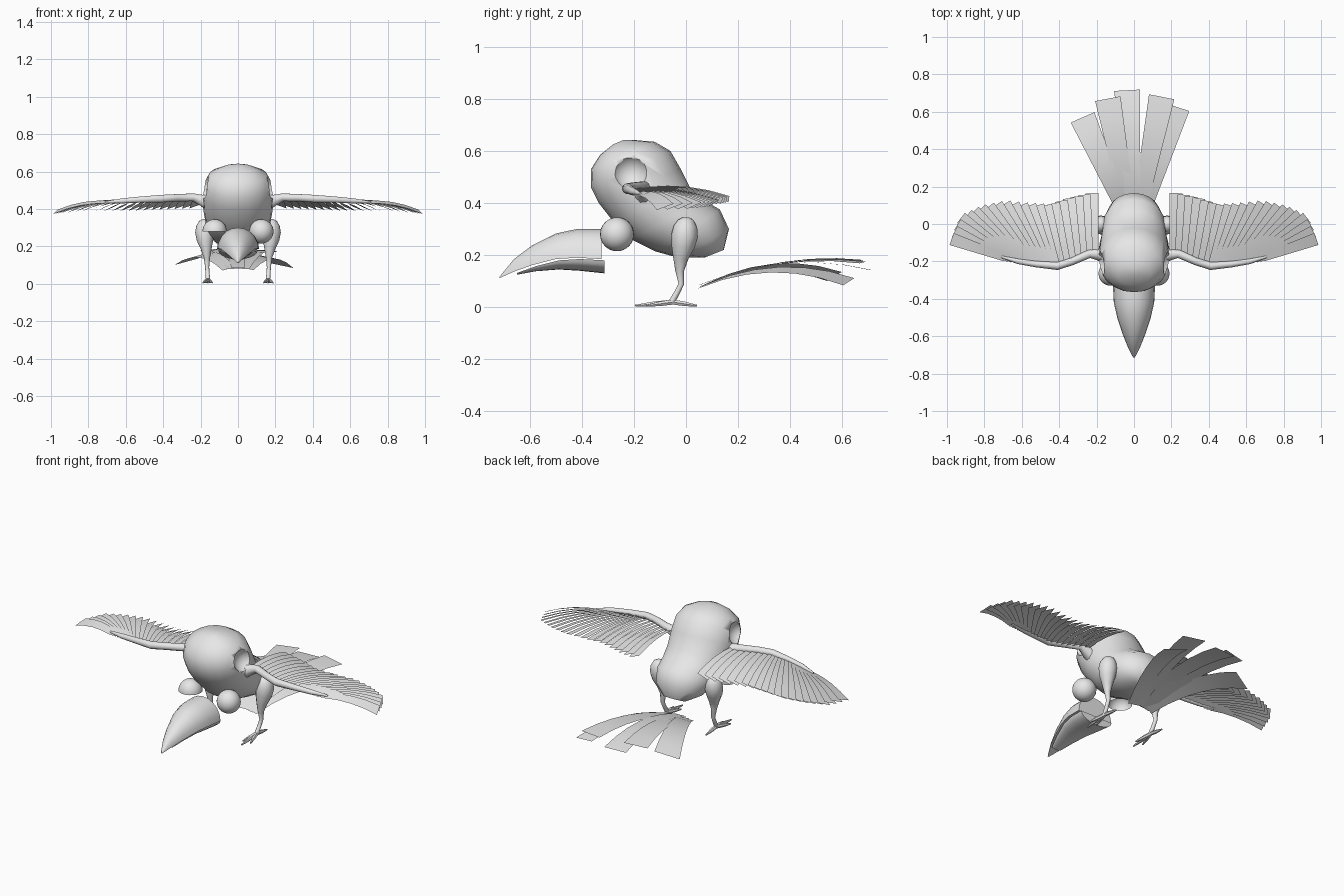
import bpy, bmesh, math
from mathutils import Vector

cube = bpy.data.objects.get("Cube")
if cube:
    bpy.data.objects.remove(cube, do_unlink=True)

grey = bpy.data.materials.new("light grey")
grey.use_nodes = True
grey.diffuse_color = (0.8, 0.8, 0.8, 1)
grey.node_tree.nodes["Principled BSDF"].inputs["Base Color"].default_value = (0.8, 0.8, 0.8, 1)


def finish(name, bm, angle=50, solid=True):
    if solid:
        bmesh.ops.recalc_face_normals(bm, faces=bm.faces[:])
    mesh = bpy.data.meshes.new(name)
    bm.to_mesh(mesh)
    bm.free()
    mesh.materials.append(grey)
    ob = bpy.data.objects.new(name, mesh)
    bpy.context.collection.objects.link(ob)
    bpy.ops.object.select_all(action='DESELECT')
    ob.select_set(True)
    bpy.context.view_layer.objects.active = ob
    bpy.ops.object.shade_smooth_by_angle(angle=math.radians(angle))
    return ob


def loft(bm, rings):
    """Skin closed rings of points and cap both ends."""
    loops = [[bm.verts.new(p) for p in ring] for ring in rings]
    n = len(loops[0])
    for a, b in zip(loops, loops[1:]):
        for i in range(n):
            bm.faces.new((a[i], a[(i + 1) % n], b[(i + 1) % n], b[i]))
    bm.faces.new(loops[0][::-1])
    bm.faces.new(loops[-1])


def tube(bm, path, sides=8):
    """Round limb through (point, radius) pairs."""
    pts = [Vector(p) for p, r in path]
    rings = []
    for i, (p, r) in enumerate(path):
        t = (pts[min(i + 1, len(pts) - 1)] - pts[max(i - 1, 0)]).normalized()
        ref = Vector((0, 0, 1)) if abs(t.z) < 0.8 else Vector((0, 1, 0))
        u = t.cross(ref).normalized()
        v = t.cross(u)
        rings.append([pts[i] + r * (math.cos(a) * u + math.sin(a) * v)
                      for a in (math.tau * k / sides for k in range(sides))])
    loft(bm, rings)


def along(points, t):
    """Point at fraction t of a polyline."""
    f = t * (len(points) - 1)
    i = min(int(f), len(points) - 2)
    return Vector(points[i]).lerp(Vector(points[i + 1]), f - i)


def feather(bm, root, tip, w0, w1, arch, tilt, steps=4):
    """Thin curved blade; tilt lowers its +x edge."""
    d = (tip - root).normalized()
    side = Vector((d.y, -d.x, 0)).normalized()
    side.z = -tilt
    prev = None
    for k in range(steps + 1):
        t = k / steps
        c = root.lerp(tip, t) + Vector((0, 0, arch * 4 * t * (1 - t)))
        w = (w0 + (w1 - w0) * t) / 2
        row = [bm.verts.new(c - side * w), bm.verts.new(c + side * w)]
        if prev:
            bm.faces.new((prev[0], prev[1], row[1], row[0]))
        prev = row


def ball(name, loc, r, half=False):
    bm = bmesh.new()
    bmesh.ops.create_uvsphere(bm, u_segments=24, v_segments=16, radius=r)
    if half:
        low = [v for v in bm.verts if v.co.z < -0.001]
        bmesh.ops.delete(bm, geom=low, context='VERTS')
    bmesh.ops.translate(bm, verts=bm.verts[:], vec=loc)
    return finish(name, bm, solid=not half)


# Body: back and front outline pairs (y, z) with half width
body_rings = [
    ((-0.24, 0.642), (-0.28, 0.625), 0.025), ((-0.20, 0.642), (-0.33, 0.585), 0.09),
    ((-0.12, 0.635), (-0.365, 0.53), 0.155), ((-0.06, 0.60), (-0.365, 0.46), 0.185),
    ((-0.02, 0.53), (-0.335, 0.40), 0.19), ((0.02, 0.45), (-0.28, 0.33), 0.185),
    ((0.07, 0.41), (-0.21, 0.26), 0.175), ((0.13, 0.375), (-0.12, 0.215), 0.165),
    ((0.165, 0.30), (-0.03, 0.19), 0.135), ((0.145, 0.22), (0.07, 0.19), 0.07)]
bm = bmesh.new()
rings = []
for b, f, w in body_rings:
    b, f = Vector((0, *b)), Vector((0, *f))
    rings.append([(b + f) / 2 + (b - f) / 2 * math.cos(a) + Vector((w * math.sin(a), 0, 0))
                  for a in (math.tau * k / 20 for k in range(20))])
loft(bm, rings)
body = finish("body", bm)

# Eye sockets cut into the head
for s in (-1, 1):
    cutter = ball("socket_cutter", (s * 0.205, -0.215, 0.52), 0.07)
    cutter.hide_render = True
    cut = body.modifiers.new("eye_socket", 'BOOLEAN')
    cut.operation, cut.object, cut.solver = 'DIFFERENCE', cutter, 'EXACT'
    bpy.context.view_layer.objects.active = body
    bpy.ops.object.modifier_apply(modifier=cut.name)
    bpy.data.objects.remove(cutter, do_unlink=True)

# Loose eyes: a full one and an open half
ball("left_eye", (0.125, -0.265, 0.28), 0.065)
ball("right_eye_lid", (-0.125, -0.265, 0.28), 0.065, half=True)

# Bill: y, half width, top, seam, bottom
bill = [(-0.325, 0.113, 0.30, 0.185, 0.13), (-0.42, 0.108, 0.30, 0.19, 0.14),
        (-0.5, 0.09, 0.283, 0.185, 0.145), (-0.59, 0.06, 0.238, 0.162, 0.138),
        (-0.66, 0.032, 0.185, 0.137, 0.125), (-0.715, 0.004, 0.118, 0.112, 0.109)]
upper, lower = bmesh.new(), bmesh.new()
arc = [math.pi * k / 10 for k in range(11)]
loft(upper, [[(w * math.cos(a), y, seam + (top - seam) * math.sin(a)) for a in arc]
             for y, w, top, seam, low in bill])
loft(lower, [[(0.93 * w * math.cos(a), y + 0.012, seam - 0.005 - (seam - 0.005 - low) * math.sin(a))
              for a in arc] for y, w, top, seam, low in bill[:-1]])
finish("upper_bill", upper, 40)
finish("lower_bill", lower, 40)

# Legs and wings, built for one side and mirrored
arm = [((0.15, -0.16, 0.43), 0.045), ((0.19, -0.165, 0.445), 0.032), ((0.24, -0.16, 0.462), 0.022),
       ((0.33, -0.20, 0.46), 0.02), ((0.41, -0.225, 0.455), 0.021), ((0.52, -0.215, 0.45), 0.017),
       ((0.62, -0.20, 0.443), 0.014), ((0.71, -0.175, 0.435), 0.006)]
roots = [(0.21, -0.15, 0.455), (0.41, -0.215, 0.45), (0.55, -0.21, 0.445), (0.69, -0.18, 0.435)]
tips = [(0.225, 0.165, 0.415), (0.34, 0.14, 0.41), (0.46, 0.10, 0.405), (0.58, 0.10, 0.40),
        (0.71, 0.11, 0.40), (0.83, 0.08, 0.395), (0.93, 0.03, 0.39), (0.975, -0.08, 0.385)]
thigh = [((0.178, 0.00, 0.345), 0.012), ((0.178, 0.00, 0.335), 0.03), ((0.178, -0.002, 0.31), 0.045),
         ((0.178, -0.005, 0.275), 0.051), ((0.176, -0.012, 0.235), 0.045),
         ((0.170, -0.02, 0.19), 0.03), ((0.166, -0.024, 0.14), 0.017), ((0.165, -0.018, 0.09), 0.011),
         ((0.163, -0.035, 0.055), 0.011), ((0.16, -0.055, 0.02), 0.012)]
toes = [(0.16, -0.195), (0.137, -0.15), (0.187, -0.15), (0.16, 0.042)]
for s, label in ((1, "left"), (-1, "right")):
    leg, limb, vane = bmesh.new(), bmesh.new(), bmesh.new()
    tube(leg, thigh, 12)
    for x, y in toes:
        tube(leg, [((0.16, -0.05, 0.02), 0.011), ((0.08 + x / 2, -0.027 + y / 2, 0.013), 0.01),
                   ((x, y, 0.006), 0.004)], 6)
    tube(limb, arm, 10)
    count = 21
    for k in range(count):
        t = k / (count - 1)
        feather(vane, along(roots, t), along(tips, t), 0.04, 0.068, 0.018, 0.35)
    for part, bm, solid in (("leg", leg, True), ("wing_arm", limb, True), ("wing_feathers", vane, False)):
        for v in bm.verts:
            v.co.x *= s
        if s < 0:
            bmesh.ops.reverse_faces(bm, faces=bm.faces[:])
        finish(label + "_" + part, bm, solid=solid)

# Tail fan: root, tip, arch, tilt
fan = [((-0.05, 0.06, 0.08), (-0.275, 0.57, 0.118), 0.055, -0.25),
       ((-0.025, 0.055, 0.08), (-0.14, 0.67, 0.178), 0.042, -0.05),
       ((0.0, 0.05, 0.085), (-0.037, 0.715, 0.142), 0.055, 0.0),
       ((0.025, 0.055, 0.08), (0.148, 0.68, 0.172), 0.042, 0.05),
       ((0.05, 0.06, 0.08), (0.23, 0.625, 0.098), 0.055, 0.2)]
tail = bmesh.new()
for root, tip, arch, tilt in fan:
    feather(tail, Vector(root), Vector(tip), 0.07, 0.138, arch, tilt, 6)
finish("tail_feathers", tail, solid=False)
